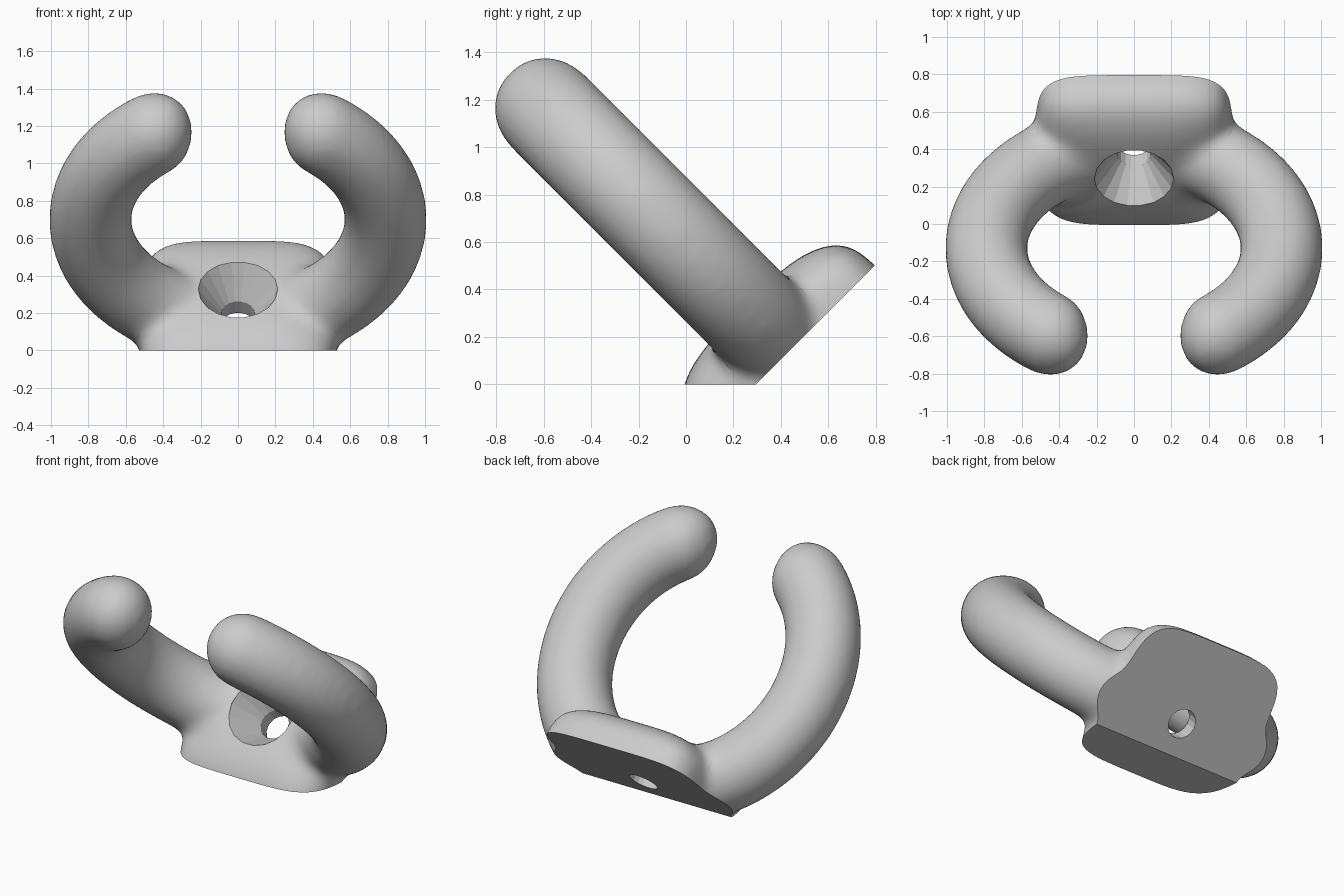
import bpy, bmesh
from math import sin, cos, pi, radians
from mathutils import Vector, Matrix

cube = bpy.data.objects.get("Cube")
if cube:
    bpy.data.objects.remove(cube, do_unlink=True)

RING, TUBE = 0.79, 0.222      # ring radius and tube radius
WALL = -0.795                 # mounting face, below the ring centre
TILT = Matrix.Translation((0, -0.13, 0.70)) @ Matrix.Rotation(radians(135), 4, 'X')
X, Z = Vector((1, 0, 0)), Vector((0, 0, 1))

grey = bpy.data.materials.new("light grey")
grey.use_nodes = True
grey.diffuse_color = (0.6, 0.6, 0.6, 1)
grey.node_tree.nodes["Principled BSDF"].inputs["Base Color"].default_value = (0.6, 0.6, 0.6, 1)


def make_object(name, bm):
    bmesh.ops.recalc_face_normals(bm, faces=bm.faces)
    mesh = bpy.data.meshes.new(name)
    bm.to_mesh(mesh)
    bm.free()
    obj = bpy.data.objects.new(name, mesh)
    bpy.context.collection.objects.link(obj)
    return obj


def sweep(bm, stations, sides):
    """Skin circles given as (centre, side axis, radius), capped at both ends."""
    loops = []
    for centre, side, radius in stations:
        turns = [2 * pi * i / sides for i in range(sides)]
        loops.append([bm.verts.new(centre + radius * (side * cos(t) + Z * sin(t))) for t in turns])
    for a, b in zip(loops, loops[1:]):
        for i in range(sides):
            j = (i + 1) % sides
            bm.faces.new((a[i], a[j], b[j], b[i]))
    bm.faces.new(loops[0])
    bm.faces.new(loops[-1])


def bake_modifiers(obj):
    graph = bpy.context.evaluated_depsgraph_get()
    mesh = bpy.data.meshes.new_from_object(obj.evaluated_get(graph))
    obj.modifiers.clear()
    obj.data = mesh


# Open ring with rounded tips
start, end = radians(125), radians(415)
cap = [radians(a) for a in range(4, 91, 8)]
arc = [(start - TUBE / RING * cos(a), TUBE * sin(a)) for a in cap]
arc += [(start + (end - start) * i / 96, TUBE) for i in range(97)]
arc += [(end + TUBE / RING * cos(a), TUBE * sin(a)) for a in reversed(cap)]
bm = bmesh.new()
stations = []
for angle, radius in arc:
    side = Vector((cos(angle), sin(angle), 0))
    stations.append((side * RING, side, radius))
sweep(bm, stations, 40)

# Domed mounting pad, a rounded box that continues past the wall face
pad = bmesh.ops.create_icosphere(bm, subdivisions=5, radius=1)["verts"]
for v in pad:
    x, y, z = (abs(c) for c in v.co)
    size = ((x ** 5 + z ** 5) ** 0.6 + y ** 3) ** (1 / 3)
    v.co /= size
    depth = 0.27 if v.co.y > 0 else 0.5
    v.co = Vector((v.co.x * 0.525, WALL + v.co.y * depth, v.co.z * 0.515))

# Fuse ring and pad with a soft fillet
hook = make_object("ring_hook", bm)
remesh = hook.modifiers.new("fuse", 'REMESH')
remesh.mode = 'VOXEL'
remesh.voxel_size = 0.025
soften = hook.modifiers.new("soften", 'SMOOTH')
soften.factor = 0.5
soften.iterations = 28
bake_modifiers(hook)

# Trim flat at the wall face and at the floor
bm = bmesh.new()
bm.from_mesh(hook.data)
bm.transform(TILT)
wall_point = TILT @ Vector((0, WALL, 0))
for point, normal in ((wall_point, Vector((0, -1, 1))), (Vector((0, 0, 0)), Z)):
    cut = bmesh.ops.bisect_plane(bm, geom=bm.verts[:] + bm.edges[:] + bm.faces[:], dist=1e-5,
                                 plane_co=point, plane_no=normal.normalized(), clear_inner=True)
    rim = [e for e in cut["geom_cut"] if isinstance(e, bmesh.types.BMEdge) and e.is_boundary]
    bmesh.ops.edgeloop_fill(bm, edges=rim)
bmesh.ops.recalc_face_normals(bm, faces=bm.faces)
bm.to_mesh(hook.data)
bm.free()

# Countersunk screw hole
bm = bmesh.new()
profile = ((-1.0, 0.09), (-0.71, 0.09), (-0.53, 0.212), (-0.2, 0.212))
sweep(bm, [(Vector((0, y, 0)), X, r) for y, r in profile], 18)
bm.transform(TILT)
cutter = make_object("screw_hole_cutter", bm)
cutter.hide_render = True
hole = hook.modifiers.new("screw hole", 'BOOLEAN')
hole.operation = 'DIFFERENCE'
hole.solver = 'EXACT'
hole.object = cutter
bake_modifiers(hook)
bpy.data.objects.remove(cutter, do_unlink=True)

# Finish
hook.data.materials.clear()
hook.data.materials.append(grey)
for face in hook.data.polygons:
    face.material_index = 0
bpy.ops.object.select_all(action='DESELECT')
hook.select_set(True)
bpy.context.view_layer.objects.active = hook
bpy.ops.object.shade_smooth_by_angle(angle=radians(15))
